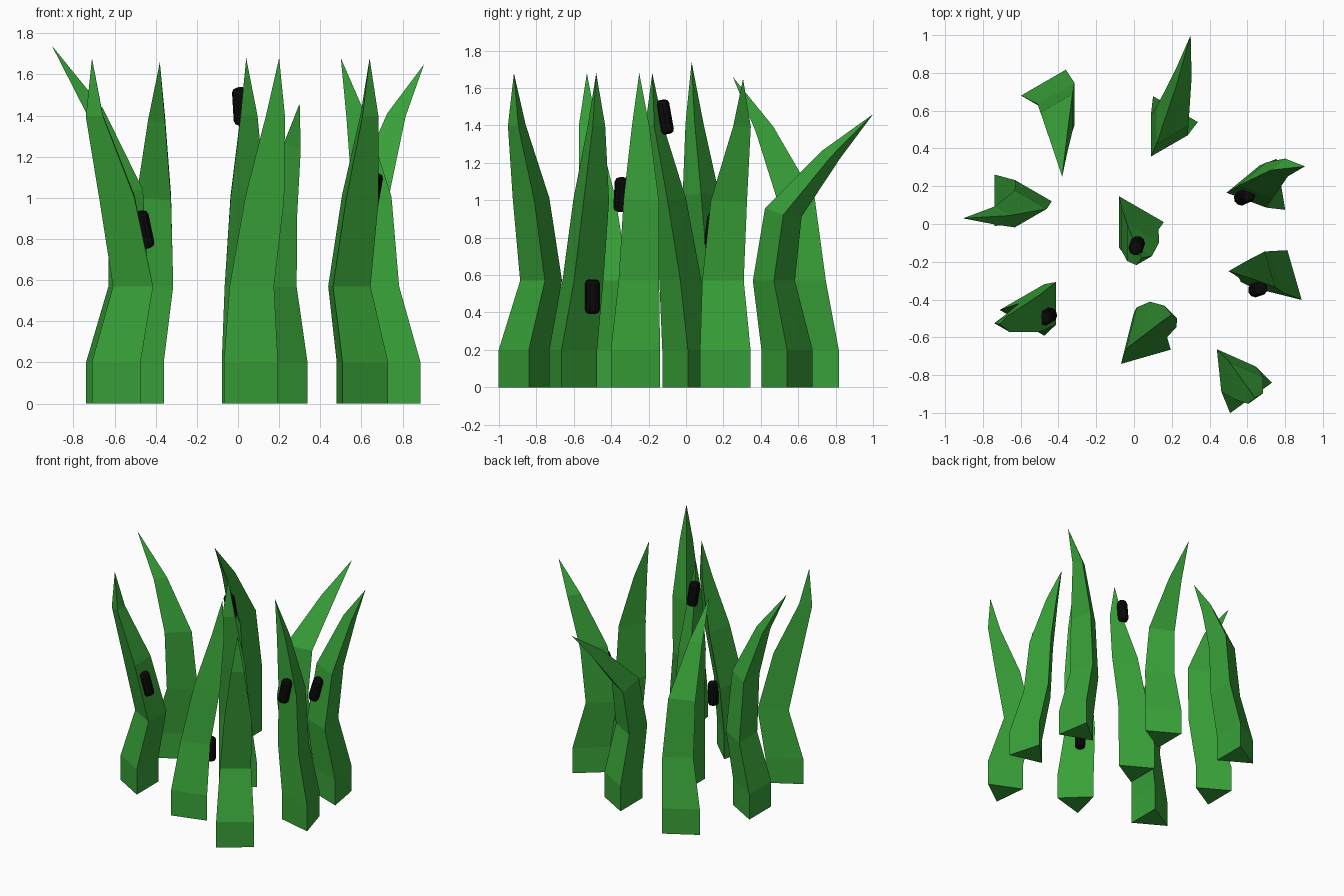
import bpy, bmesh
from math import cos, sin, radians
from mathutils import Vector

if "Cube" in bpy.data.objects:
    bpy.data.objects.remove(bpy.data.objects["Cube"])


def material(name, rgb):
    m = bpy.data.materials.new(name)
    m.diffuse_color = (*rgb, 1)
    m.use_nodes = True
    m.node_tree.nodes["Principled BSDF"].inputs["Base Color"].default_value = m.diffuse_color
    return m


GREEN = material("grass_green", (0.04, 0.36, 0.04))
BLACK = material("beetle_black", (0.003, 0.003, 0.003))
RADII = (0.158, 0.158, 0.13, 0.113, 0.055)   # triangle size per ring, base to top
HEIGHTS = (0.57, 1.0, 1.4, 1.68)


def blade(name, yaw, base, path, heights=HEIGHTS):
    """Three-sided tapering blade; path holds the centres above the straight foot."""
    centres = [Vector((*base, 0)), Vector((*base, 0.2))]
    centres += [Vector((*p, z)) for p, z in zip(path, heights)]
    bm = bmesh.new()
    rings = []
    for i, r in enumerate(RADII):
        # upper rings lean with the direction of the blade
        tilt = Vector((0, 0, 0))
        if i > 2:
            d = centres[i + 1] - centres[i - 1]
            tilt = Vector((d.x, d.y, 0)) / d.z * 0.5
        ring = []
        for k in range(3):
            a = radians(yaw + 120 * k)
            o = Vector((cos(a) * r, sin(a) * r, 0))
            o.z = -o.dot(tilt)
            ring.append(bm.verts.new(centres[i] + o))
        rings.append(ring)
    tip = bm.verts.new(centres[-1])
    bm.faces.new(rings[0][::-1])
    for lo, hi in zip(rings, rings[1:]):
        for k in range(3):
            n = (k + 1) % 3
            bm.faces.new((lo[k], lo[n], hi[n], hi[k]))
    for k in range(3):
        bm.faces.new((rings[-1][k], rings[-1][(k + 1) % 3], tip))
    me = bpy.data.meshes.new(name)
    bm.to_mesh(me)
    bm.free()
    me.materials.append(GREEN)
    bpy.context.collection.objects.link(bpy.data.objects.new(name, me))


def bug(name, loc, axis):
    """Small rounded capsule clinging to a blade."""
    bpy.ops.mesh.primitive_cylinder_add(vertices=10, radius=0.04, depth=0.185, location=loc)
    ob = bpy.context.object
    ob.name = name
    ob.rotation_euler = Vector(axis).to_track_quat('Z', 'Y').to_euler()
    bev = ob.modifiers.new("rounded_ends", 'BEVEL')
    bev.width = 0.022
    bev.segments = 2
    bev.limit_method = 'ANGLE'
    bev.angle_limit = radians(60)
    ob.data.materials.append(BLACK)


# back row of blades
blade("blade_back_left", 180, (-.44, .68),
      [(-.38, .635), (-.382, .59), (-.382, .42), (-.38, .25)], (.57, 1.0, 1.38, 1.66))
blade("blade_back_middle", 0, (.18, .54),
      [(.155, .47), (.175, .52), (.25, .775), (.3, 1.0)], (.57, .93, 1.24, 1.46))
# middle rows
blade("blade_right_upper", 189.5, (.70, .197),
      [(.618, .187), (.66, .22), (.78, .295), (.905, .305)], (.57, 1.0, 1.4, 1.65))
blade("blade_left_upper", 0, (-.66, .125),
      [(-.565, .12), (-.575, .08), (-.71, .045), (-.905, .03)], (.57, 1.03, 1.42, 1.74))
blade("blade_centre", 0, (0, .01),
      [(0, -.03), (.02, -.098), (.04, -.17), (.04, -.18)])
blade("blade_right_lower", 196, (.774, -.292),
      [(.69, -.27), (.665, -.255), (.58, -.25), (.5, -.25)])
blade("blade_left_lower", 180, (-.553, -.455),
      [(-.478, -.42), (-.56, -.475), (-.685, -.525), (-.71, -.53)])
# front row
blade("blade_front_middle", 106, (.041, -.627),
      [(.049, -.567), (.115, -.52), (.175, -.485), (.2, -.48)])
blade("blade_front_right", 126, (.573, -.857),
      [(.515, -.768), (.572, -.822), (.628, -.902), (.64, -.92)])

# bugs on the blades
bug("bug_centre", (.015, -.115, 1.445), (-.01, -.03, .17))
bug("bug_left", (-.46, -.49, .845), (-.035, -.02, .17))
bug("bug_right_lower", (.655, -.345, 1.03), (.03, .01, .17))
bug("bug_right_upper", (.585, .145, .84), (.045, .02, .17))
bug("bug_front", (.11, -.5, .485), (0, 0, 1))
